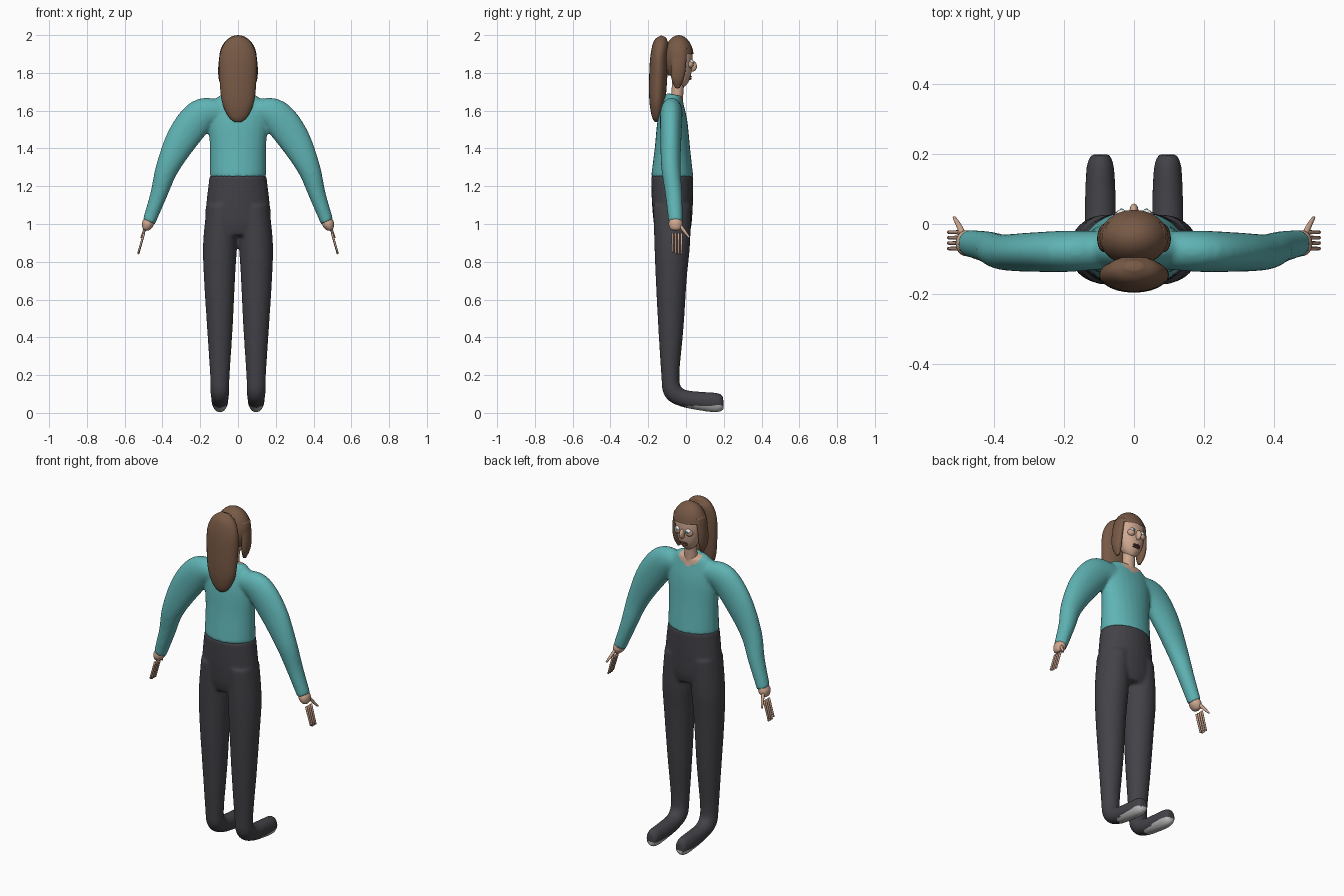
import bpy, bmesh, math
from mathutils import Vector, Matrix

X, Y = Vector((1, 0, 0)), Vector((0, 1, 0))

cube = bpy.data.objects.get("Cube")
if cube:
    bpy.data.objects.remove(cube)


def material(name, rgb):
    m = bpy.data.materials.new(name)
    m.use_nodes = True
    m.diffuse_color = (*rgb, 1)
    m.node_tree.nodes["Principled BSDF"].inputs["Base Color"].default_value = (*rgb, 1)
    return m


teal = material("teal_knit", (.115, .45, .455))
charcoal = material("charcoal_cloth", (.055, .054, .064))
brown = material("brown_hair", (.185, .1, .06))
skin = material("skin", (.62, .39, .28))
grey = material("grey_sole", (.5, .5, .5))
white = material("eye_white", (.8, .8, .8))
iris = material("blue_iris", (.12, .35, .4))
lips = material("dark_lips", (.16, .06, .045))


def spline(pts, steps):
    """Catmull-Rom interpolation of rows (x, y, z, side radius, other radius)."""
    rows = []
    p = [pts[0]] + pts + [pts[-1]]
    for a, b, c, d in zip(p, p[1:], p[2:], p[3:]):
        for s in range(steps):
            t = s / steps
            rows.append([.5 * (2*j + (k-i)*t + (2*i - 5*j + 4*k - l)*t*t + (3*j - i - 3*k + l)*t**3)
                         for i, j, k, l in zip(a, b, c, d)])
    return rows + [list(pts[-1])]


def tube(bm, pts, side=X, steps=5, n=24):
    """Loft ellipses along a path; side is the axis of the first radius."""
    rows = spline(pts, steps)
    centres = [Vector(r[:3]) for r in rows]
    rings = []
    for i, r in enumerate(rows):
        t = (centres[min(i + 1, len(rows) - 1)] - centres[max(i - 1, 0)]).normalized()
        other = t.cross(side).normalized()
        ring = []
        for k in range(n):
            a = 2 * math.pi * k / n
            ring.append(bm.verts.new(centres[i] + side * (r[3] * math.cos(a)) + other * (r[4] * math.sin(a))))
        rings.append(ring)
    for a, b in zip(rings, rings[1:]):
        for k in range(n):
            bm.faces.new((a[k], a[(k + 1) % n], b[(k + 1) % n], b[k]))
    bm.faces.new(rings[0][::-1])
    bm.faces.new(rings[-1])


def column(rows):
    """Upright path from rows (z, y, width radius, depth radius)."""
    return [(0, y, z, w, d) for z, y, w, d in rows]


def ball(bm, centre, radii):
    bmesh.ops.create_uvsphere(bm, u_segments=24, v_segments=16, radius=1,
                              matrix=Matrix.Translation(centre) @ Matrix.Diagonal((*radii, 1)))


def mirror(pts, s):
    return [(p[0] * s, *p[1:]) for p in pts]


def finish(name, bm, *mats):
    bmesh.ops.recalc_face_normals(bm, faces=bm.faces)
    me = bpy.data.meshes.new(name)
    bm.to_mesh(me)
    bm.free()
    for m in mats:
        me.materials.append(m)
    for p in me.polygons:
        p.use_smooth = True
    ob = bpy.data.objects.new(name, me)
    bpy.context.scene.collection.objects.link(ob)
    return ob


def fuse(ob, rule, *mats):
    """Melt overlapping tubes into one skin, then colour faces by a rule."""
    mod = ob.modifiers.new("Fuse", 'REMESH')
    mod.mode, mod.voxel_size, mod.use_smooth_shade = 'VOXEL', .009, True
    sm = ob.modifiers.new("Soften", 'SMOOTH')
    sm.factor, sm.iterations = .5, 6
    bpy.context.view_layer.update()
    me = bpy.data.meshes.new_from_object(ob.evaluated_get(bpy.context.evaluated_depsgraph_get()))
    ob.modifiers.clear()
    ob.data = me
    me.materials.clear()
    for m in mats:
        me.materials.append(m)
    for p in me.polygons:
        p.material_index = int(rule(p.center))
        p.use_smooth = True


# Sweater: torso and two sleeves, with a skin neckline
bm = bmesh.new()
tube(bm, column([(1.25, -.073, .15, .112), (1.4, -.072, .149, .094), (1.54, -.072, .158, .08),
                 (1.63, -.07, .15, .06), (1.685, -.06, .09, .042)]))
sleeve = [(.1, -.075, 1.6, .055, .06), (.195, -.078, 1.575, .059, .088), (.29, -.08, 1.46, .056, .086),
          (.373, -.08, 1.3, .051, .062), (.42, -.065, 1.155, .045, .045), (.472, -.055, 1.01, .038, .035)]
for s in (1, -1):
    tube(bm, mirror(sleeve, s), Y)
fuse(finish("sweater", bm),
     lambda c: c.y > -.07 and abs(c.x) < .065 and c.z > 1.625 + abs(c.x) * .5, teal, skin)

# Trousers running into the feet, with pale soles
bm = bmesh.new()
tube(bm, column([(1.258, -.073, .15, .112), (1.12, -.072, .167, .109), (1.0, -.07, .172, .1),
                 (.94, -.07, .12, .085)]))
leg = [(.085, -.073, 1.1, .08, .1), (.095, -.073, .9, .09, .095), (.098, -.078, .72, .083, .083),
       (.096, -.08, .45, .068, .067), (.096, -.083, .2, .052, .048), (.096, -.07, .115, .05, .05),
       (.096, -.015, .078, .046, .046), (.096, .08, .062, .044, .05), (.096, .165, .054, .039, .052),
       (.096, .198, .054, .027, .037)]
for s in (1, -1):
    tube(bm, mirror(leg, s))
fuse(finish("trousers", bm), lambda c: c.z < .037 and c.y > 0, charcoal, grey)

# Head with neck, nose and eyelids
bm = bmesh.new()
tube(bm, column([(1.6, -.055, .04, .036), (1.68, -.047, .036, .032), (1.77, -.04, .036, .032)]))
tube(bm, column([(1.73, -.03, .022, .022), (1.755, -.028, .047, .042), (1.8, -.028, .068, .057),
                 (1.87, -.033, .083, .068), (1.93, -.038, .08, .066), (1.97, -.04, .05, .04)]))
ball(bm, (0, .035, 1.835), (.013, .023, .028))
for s in (1, -1):
    ball(bm, (s * .036, .02, 1.845), (.022, .02, .02))
finish("head", bm, skin)

# Eyes and mouth
for s, side in ((1, "left"), (-1, "right")):
    bm = bmesh.new()
    ball(bm, (s * .035, .028, 1.857), (.016, .014, .013))
    finish(side + "_eye", bm, white)
    bm = bmesh.new()
    ball(bm, (s * .035, .038, 1.857), (.007, .006, .007))
    finish(side + "_iris", bm, iris)
bm = bmesh.new()
for z in (1.779, 1.768):
    ball(bm, (0, .019, z), (.024, .012, .005))
finish("mouth", bm, lips)

# Hair cap, opened over the face
bm = bmesh.new()
ball(bm, (0, -.038, 1.875), (.1, .08, .125))
opening = [f for f in bm.faces
           if f.calc_center_median().y > -.015 and f.calc_center_median().z < 1.9
           or f.calc_center_median().z < 1.78]
bmesh.ops.delete(bm, geom=opening, context='FACES')
finish("hair_cap", bm, brown)

# Side locks and the long hair down the back
bm = bmesh.new()
lock = [(.07, -.035, 1.93, .04, .02), (.084, -.04, 1.84, .04, .02),
        (.083, -.044, 1.77, .033, .019), (.075, -.045, 1.72, .012, .008)]
for s in (1, -1):
    tube(bm, mirror(lock, s), Y)
finish("side_locks", bm, brown)
bm = bmesh.new()
tube(bm, column([(1.54, -.155, .018, .01), (1.57, -.155, .052, .026), (1.65, -.152, .086, .042),
                 (1.78, -.147, .098, .048), (1.89, -.142, .097, .046), (1.96, -.13, .07, .04),
                 (1.993, -.118, .025, .014)]))
finish("back_hair", bm, brown)

# Hands: palm, thumb and four thin fingers
for s, side in ((1, "left"), (-1, "right")):
    bm = bmesh.new()
    palm = [(.466, -.055, 1.03, .03, .026), (.478, -.055, 1.0, .037, .031),
            (.488, -.055, .975, .028, .02), (.491, -.055, .966, .012, .008)]
    thumb = [(.487, -.03, .99, .01, .01), (.5, -.003, .955, .008, .008), (.512, .018, .928, .005, .005)]
    tube(bm, mirror(palm, s), Y)
    tube(bm, mirror(thumb, s), X, n=10)
    for i in range(4):
        y = -.07 + i * .0155
        tip = .84 + .008 * (i == 0)
        tube(bm, mirror([(.497, y, .952, .006, .006), (.528, y, tip, .005, .005)], s), Y, n=10)
    finish(side + "_hand", bm, skin)
